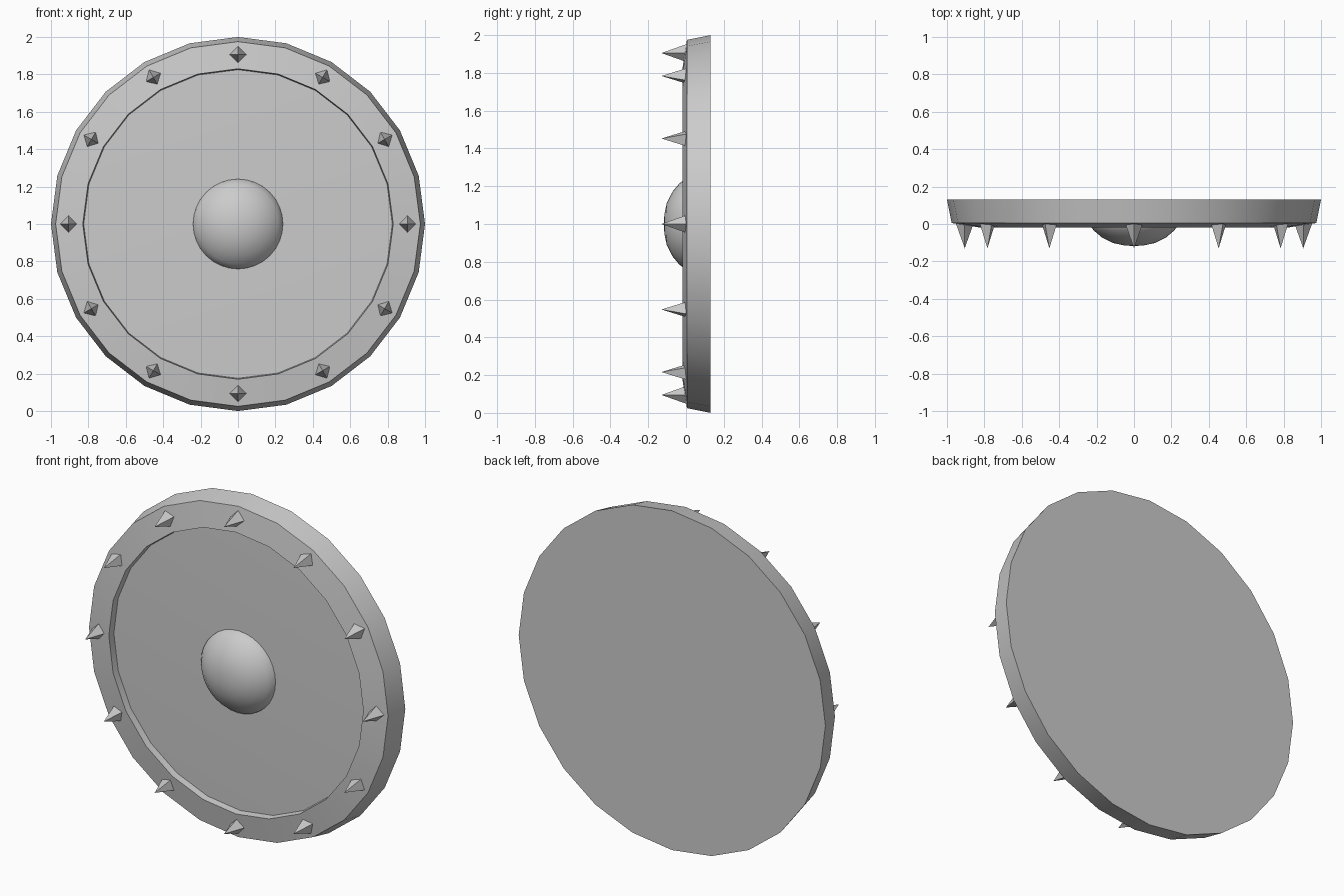
import bpy
import bmesh
from math import sin, cos, pi, radians

cube = bpy.data.objects.get("Cube")
if cube:
    bpy.data.objects.remove(cube, do_unlink=True)

# Single grey metal
metal = bpy.data.materials.new("grey_metal")
metal.use_nodes = True
GREY = (0.6, 0.6, 0.6, 1)
metal.diffuse_color = GREY
metal.node_tree.nodes["Principled BSDF"].inputs["Base Color"].default_value = GREY

CENTRE_Z = 1.0


def finish(name, bm, smooth=True):
    bmesh.ops.recalc_face_normals(bm, faces=bm.faces)
    mesh = bpy.data.meshes.new(name)
    bm.to_mesh(mesh)
    bm.free()
    mesh.materials.append(metal)
    obj = bpy.data.objects.new(name, mesh)
    bpy.context.collection.objects.link(obj)
    bpy.ops.object.select_all(action='DESELECT')
    obj.select_set(True)
    bpy.context.view_layer.objects.active = obj
    if smooth:
        bpy.ops.object.shade_smooth_by_angle(angle=radians(32))
    return obj


def lathe(name, profile, sides):
    """Spin (radius, y) points about the front-to-back axis; radius 0 closes an end."""
    bm = bmesh.new()
    rings = []
    for r, y in profile:
        count = sides if r > 0 else 1
        rings.append([bm.verts.new((r * sin(2 * pi * i / sides), y,
                                    CENTRE_Z + r * cos(2 * pi * i / sides)))
                      for i in range(count)])
    for a, b in zip(rings, rings[1:]):
        for i in range(sides):
            j = (i + 1) % sides
            corners = [a[i % len(a)], a[j % len(a)], b[j % len(b)], b[i % len(b)]]
            bm.faces.new(list(dict.fromkeys(corners)))
    return finish(name, bm)


# Body: flat back, flared edge, raised rim and recessed front panel
lathe("shield_body", [(0, 0.13), (1.0, 0.13), (0.975, 0.005), (0.83, -0.018),
                      (0.825, 0.022), (0, 0.0)], 24)

# Central boss
lathe("boss", [(0.243, 0.02), (0.238, -0.005), (0.215, -0.035), (0.17, -0.073),
               (0.11, -0.102), (0.055, -0.114), (0, -0.118)], 32)

# Ring of four-sided spikes on the rim
bm = bmesh.new()
for k in range(12):
    a = k * pi / 6
    cx, cz = 0.905 * sin(a), CENTRE_Z + 0.905 * cos(a)
    base = [bm.verts.new((cx + 0.048 * sin(a + q * pi / 2), 0.005,
                          cz + 0.048 * cos(a + q * pi / 2))) for q in range(4)]
    tip = bm.verts.new((cx, -0.13, cz))
    bm.faces.new(base)
    for q in range(4):
        bm.faces.new((base[q], base[(q + 1) % 4], tip))
finish("rim_spikes", bm, smooth=False)
